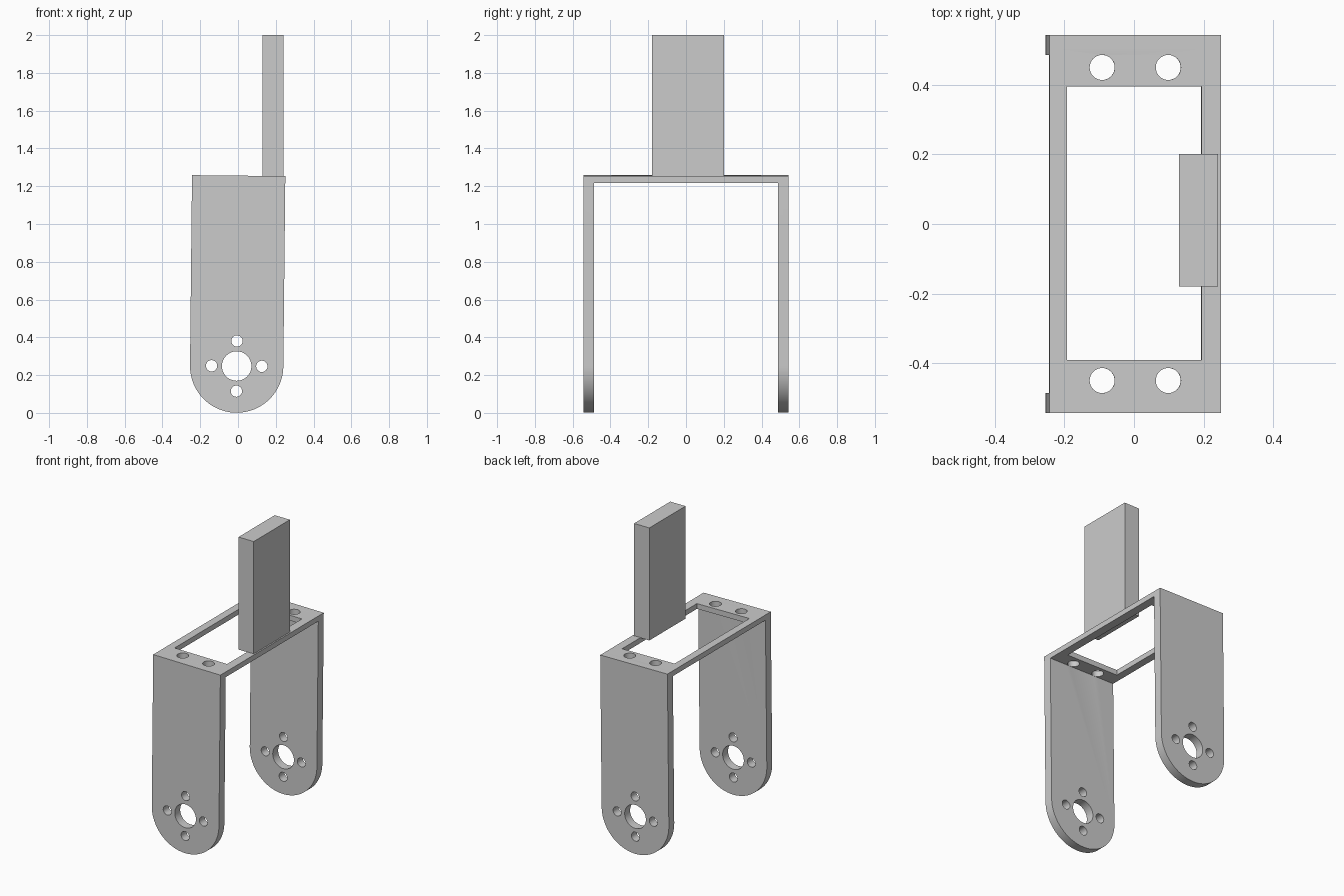
import bpy, bmesh
from math import sin, cos, pi, radians
from mathutils import Matrix

if "Cube" in bpy.data.objects:
    bpy.data.objects.remove(bpy.data.objects["Cube"])

HALF_W, HALF_L = 0.247, 0.543      # bracket half width and half length
WALL, PLATE = 0.057, 0.035         # leg and top plate thickness
RISE = 1.008                       # bolt circle centre to bracket top

grey = bpy.data.materials.new("plain grey")
grey.use_nodes = True
colour = (0.6, 0.6, 0.6, 1)
grey.diffuse_color = colour
grey.node_tree.nodes["Principled BSDF"].inputs["Base Color"].default_value = colour


def arc(cx, cy, r, start=0, end=2 * pi, n=48):
    """Points along an arc; a full circle leaves out the repeated end point."""
    count = n if end - start > 6.28 else n + 1
    return [(cx + r * cos(start + (end - start) * i / n),
             cy + r * sin(start + (end - start) * i / n)) for i in range(count)]


def sheet(name, outlines, thickness, matrix):
    """Flat plate: the first outline is the rim, the others are holes."""
    curve = bpy.data.curves.new(name, "CURVE")
    curve.dimensions = "2D"
    curve.fill_mode = "BOTH"
    curve.extrude = thickness / 2
    for pts in outlines:
        spline = curve.splines.new("POLY")
        spline.points.add(len(pts) - 1)
        for p, (x, y) in zip(spline.points, pts):
            p.co = (x, y, 0, 1)
        spline.use_cyclic_u = True
    temp = bpy.data.objects.new(name, curve)
    bpy.context.collection.objects.link(temp)
    bpy.context.view_layer.update()
    mesh = bpy.data.meshes.new_from_object(
        temp.evaluated_get(bpy.context.evaluated_depsgraph_get()))
    bpy.data.objects.remove(temp)
    mesh.transform(matrix)
    bm = bmesh.new()
    bm.from_mesh(mesh)
    bmesh.ops.remove_doubles(bm, verts=bm.verts, dist=1e-5)
    bmesh.ops.recalc_face_normals(bm, faces=bm.faces)
    bm.to_mesh(mesh)
    bm.free()
    return add_object(name, mesh)


def add_object(name, mesh):
    mesh.name = name
    mesh.materials.clear()
    mesh.materials.append(grey)
    obj = bpy.data.objects.new(name, mesh)
    bpy.context.collection.objects.link(obj)
    return obj


def rect(x0, x1, y0, y1):
    return [(x0, y0), (x1, y0), (x1, y1), (x0, y1)]


# Legs: rounded lower end, centre bore and four bolt holes
leg_rim = arc(0, 0, HALF_W, pi, 2 * pi) + [(HALF_W, RISE), (-HALF_W, RISE)]
bolts = [arc(0.133 * cos(a), 0.133 * sin(a), 0.03, n=24)
         for a in (0, pi / 2, pi, 3 * pi / 2)]
stand = Matrix.Rotation(pi / 2, 4, "X")
legs = []
for name, side in (("front_leg", -1), ("back_leg", 1)):
    place = Matrix.Translation((0, side * (HALF_L - WALL / 2), 0))
    legs.append(sheet(name, [leg_rim, arc(0, 0, 0.078)] + bolts, WALL, place @ stand))

# Top plate: large window and two screw holes at each end
screws = [arc(sx * 0.095, sy * 0.45, 0.036, n=32) for sx in (-1, 1) for sy in (-1, 1)]
inner = HALF_L - WALL
plate = sheet("bracket",
              [rect(-HALF_W, HALF_W, -inner - 0.02, inner + 0.02),
               rect(-0.196, 0.19, -0.391, 0.395)] + screws,
              PLATE, Matrix.Translation((0, 0, RISE - PLATE / 2)))

# Join plate and legs into one bent bracket
for leg in legs:
    union = plate.modifiers.new(leg.name, "BOOLEAN")
    union.operation = "UNION"
    union.solver = "EXACT"
    union.object = leg
bpy.context.view_layer.objects.active = plate
for mod in list(plate.modifiers):
    bpy.ops.object.modifier_apply(modifier=mod.name)
for leg in legs:
    bpy.data.objects.remove(leg)

# The bracket leans very slightly towards +x
plate.data.transform(Matrix.Translation((-0.007, 0, 0.248))
                     @ Matrix.Rotation(radians(0.6), 4, "Y"))

# Upright blade on the left rail
bm = bmesh.new()
bmesh.ops.create_cube(bm, size=1, matrix=Matrix.Translation((0.185, 0.011, 1.626))
                      @ Matrix.Diagonal((0.112, 0.38, 0.748, 1)))
blade_mesh = bpy.data.meshes.new("upright_blade")
bm.to_mesh(blade_mesh)
bm.free()
add_object("upright_blade", blade_mesh)

# Smooth the rounded ends and bores, keeping edges sharp
bpy.ops.object.select_all(action="DESELECT")
plate.select_set(True)
bpy.ops.object.shade_smooth_by_angle(angle=radians(30))
